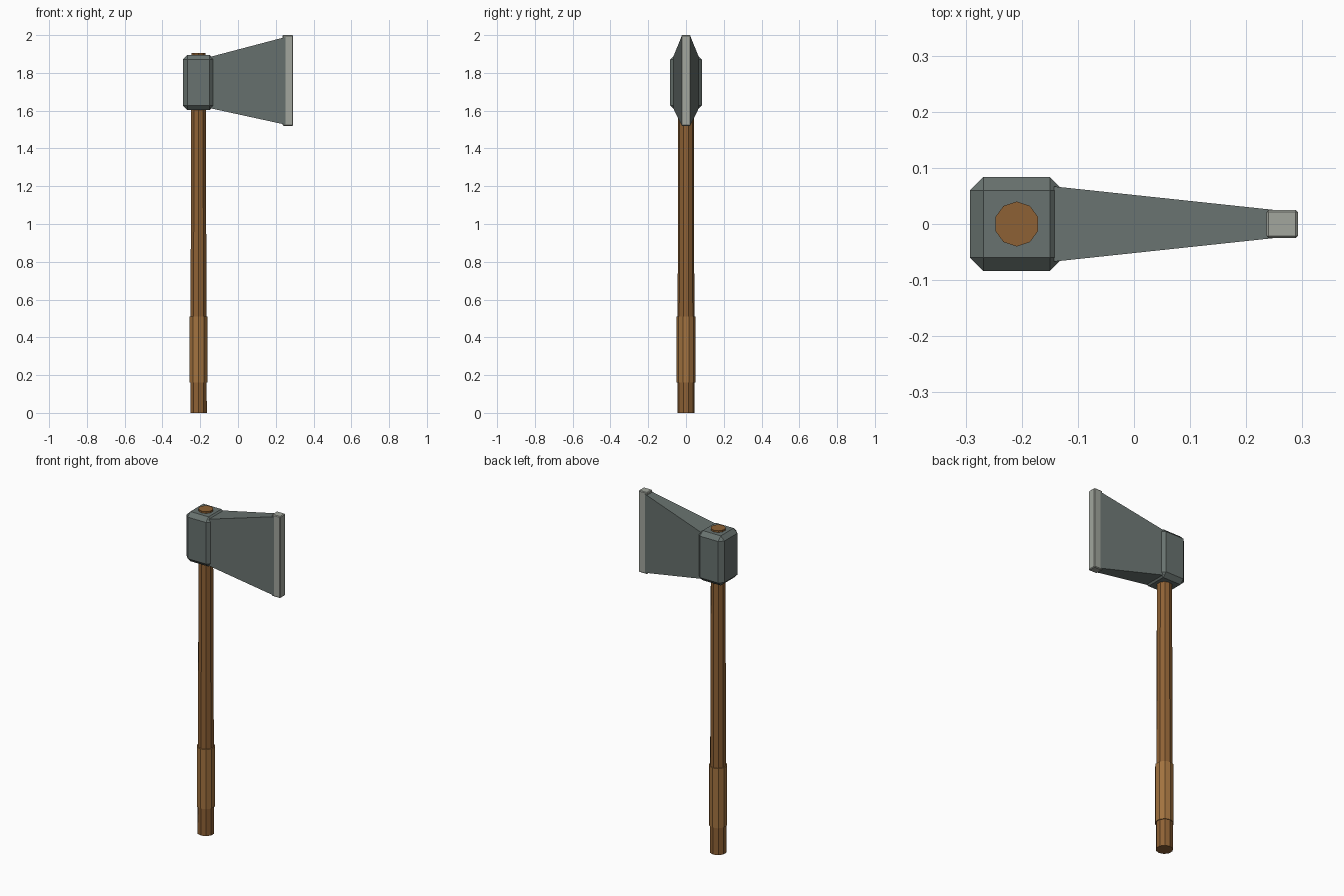
import bpy, bmesh

if "Cube" in bpy.data.objects:
    bpy.data.objects.remove(bpy.data.objects["Cube"])

HX = -0.209  # handle axis


def material(name, rgb):
    m = bpy.data.materials.new(name)
    m.diffuse_color = (*rgb, 1)
    m.use_nodes = True
    m.node_tree.nodes["Principled BSDF"].inputs["Base Color"].default_value = m.diffuse_color
    return m


steel = material("dark_steel", (0.14, 0.17, 0.16))
bright = material("bright_steel", (0.36, 0.38, 0.34))
wood = material("wood", (0.27, 0.12, 0.035))
wrap = material("grip_wood", (0.36, 0.17, 0.05))


def add_bevel(ob, width):
    b = ob.modifiers.new("bevel", 'BEVEL')
    b.width, b.segments, b.limit_method = width, 1, 'NONE'


def rod(name, r_bottom, r_top, z0, z1, mat):
    bpy.ops.mesh.primitive_cone_add(vertices=10, radius1=r_bottom, radius2=r_top,
                                    depth=z1 - z0, location=(HX, 0, (z0 + z1) / 2))
    ob = bpy.context.object
    ob.name = name
    ob.data.materials.append(mat)
    return ob


def loft(name, x0, y0, zs0, x1, y1, zs1, mat, bevel=0):
    """Box running along x between two rectangular ends (half width y, z range)."""
    bm = bmesh.new()
    ends = []
    for x, y, (lo, hi) in ((x0, y0, zs0), (x1, y1, zs1)):
        ends.append([bm.verts.new((x, sy * y, z))
                     for sy, z in ((-1, lo), (1, lo), (1, hi), (-1, hi))])
    a, b = ends
    bm.faces.new(a)
    bm.faces.new(b)
    for i in range(4):
        j = (i + 1) % 4
        bm.faces.new((a[i], a[j], b[j], b[i]))
    bmesh.ops.recalc_face_normals(bm, faces=bm.faces)
    me = bpy.data.meshes.new(name)
    bm.to_mesh(me)
    bm.free()
    me.materials.append(mat)
    ob = bpy.data.objects.new(name, me)
    bpy.context.collection.objects.link(ob)
    if bevel:
        add_bevel(ob, bevel)
    return ob


# Handle and thicker grip sleeve
rod("handle", 0.046, 0.04, 0, 1.905, wood)
rod("grip", 0.05, 0.05, 0.16, 0.51, wrap)

# Chamfered head block around the handle
loft("head_block", -0.292, 0.084, (1.603, 1.895), -0.126, 0.084, (1.603, 1.895), steel, 0.024)

# Flaring blade and its bright cutting edge
loft("blade", -0.143, 0.067, (1.612, 1.886), 0.26, 0.024, (1.524, 1.992), steel)
loft("cutting_edge", 0.236, 0.025, (1.52, 2.0), 0.292, 0.025, (1.52, 2.0), bright, 0.004)
